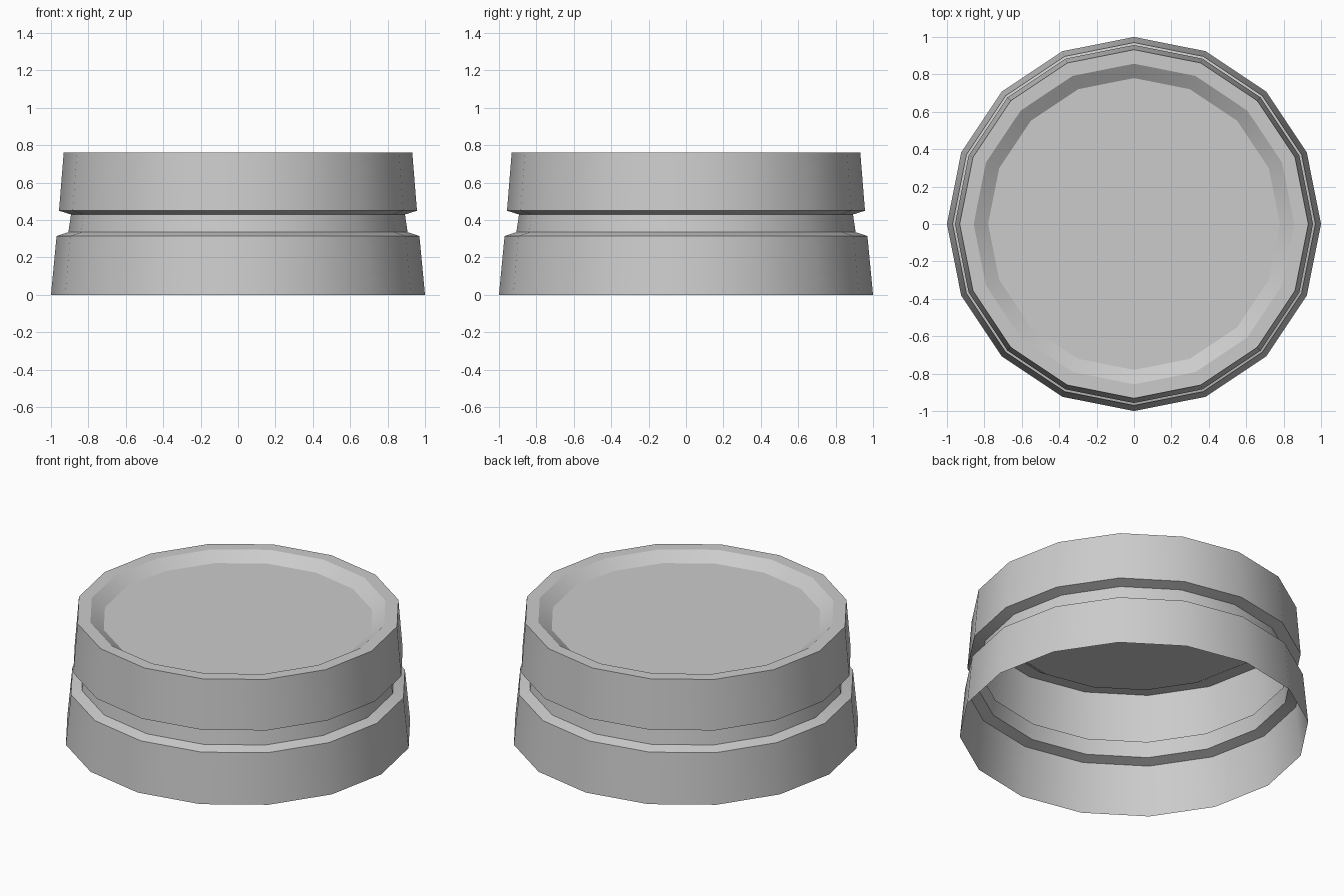
import bpy, bmesh
from math import cos, sin, pi

if "Cube" in bpy.data.objects:
    bpy.data.objects.remove(bpy.data.objects["Cube"])

SIDES = 16

# Outer profile (radius, height): skirt, groove, upper band, rim, recessed top
PROFILE = [
    (1.00, 0.00), (0.97, 0.315),     # lower skirt
    (0.907, 0.335), (0.893, 0.43),   # groove
    (0.957, 0.45), (0.932, 0.76),    # upper band
    (0.857, 0.76), (0.78, 0.708),    # rim and sloped recess
]


def lathe(name, profile, sides):
    """Revolve a profile into a thin shell, closed by a flat top face."""
    bm = bmesh.new()
    rings = [[bm.verts.new((r * cos(2 * pi * i / sides), r * sin(2 * pi * i / sides), z))
              for i in range(sides)] for r, z in profile]
    for low, high in zip(rings, rings[1:]):
        for i in range(sides):
            j = (i + 1) % sides
            bm.faces.new((low[i], low[j], high[j], high[i]))
    bm.faces.new(rings[-1])
    mesh = bpy.data.meshes.new(name)
    bm.to_mesh(mesh)
    bm.free()
    obj = bpy.data.objects.new(name, mesh)
    bpy.context.collection.objects.link(obj)
    return obj


# Hollow grooved lid, open at the bottom
lid = lathe("grooved_lid", PROFILE, SIDES)
bpy.context.view_layer.objects.active = lid
lid.select_set(True)
bpy.ops.object.shade_smooth_by_angle(angle=pi / 6)
